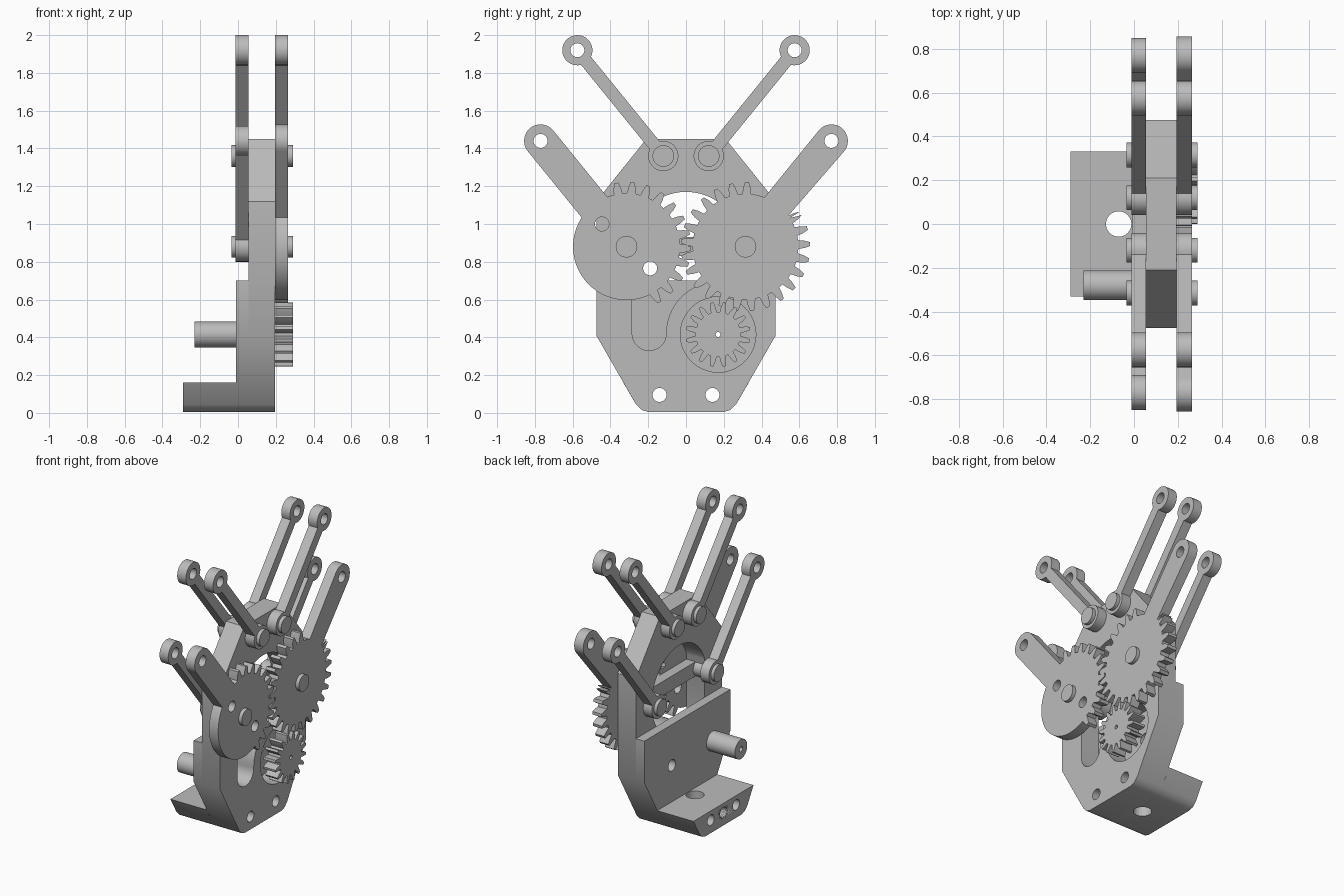
import bpy, bmesh
from math import sin, cos, asin, atan2, hypot, radians, degrees, pi
from mathutils import Matrix

cube = bpy.data.objects.get("Cube")
if cube:
    bpy.data.objects.remove(cube)

grey = bpy.data.materials.new("plain grey")
grey.use_nodes = True
grey.diffuse_color = (0.5, 0.5, 0.5, 1)
grey.node_tree.nodes["Principled BSDF"].inputs["Base Color"].default_value = (0.5, 0.5, 0.5, 1)

# Profiles are drawn in (y, z) and extruded along x
TO_WORLD = Matrix(((0, 0, 1, 0), (1, 0, 0, 0), (0, 1, 0, 0), (0, 0, 0, 1)))


def arc(c, r, start, end, n=24):
    angles = [radians(start + (end - start) * i / n) for i in range(n + 1)]
    return [(c[0] + r * cos(a), c[1] + r * sin(a)) for a in angles]


def circle(c, r, n=40):
    return arc(c, r, 0, 360, n)[:-1]


def prism(name, x0, x1, *loops):
    """Extrude an outline with holes between two x positions."""
    curve = bpy.data.curves.new(name, 'CURVE')
    curve.dimensions = '2D'
    curve.fill_mode = 'BOTH'
    curve.extrude = (x1 - x0) / 2
    for loop in loops:
        spline = curve.splines.new('POLY')
        spline.points.add(len(loop) - 1)
        for p, (y, z) in zip(spline.points, loop):
            p.co = (y, z, 0, 1)
        spline.use_cyclic_u = True
    temp = bpy.data.objects.new("temp", curve)
    bpy.context.collection.objects.link(temp)
    graph = bpy.context.evaluated_depsgraph_get()
    mesh = bpy.data.meshes.new_from_object(temp.evaluated_get(graph))
    bpy.data.objects.remove(temp)
    mesh.transform(Matrix.Translation(((x0 + x1) / 2, 0, 0)) @ TO_WORLD)
    bm = bmesh.new()
    bm.from_mesh(mesh)
    bmesh.ops.remove_doubles(bm, verts=bm.verts, dist=0.0001)
    bmesh.ops.recalc_face_normals(bm, faces=bm.faces)
    bm.to_mesh(mesh)
    bm.free()
    mesh.materials.clear()
    mesh.materials.append(grey)
    mesh.name = name
    obj = bpy.data.objects.new(name, mesh)
    bpy.context.collection.objects.link(obj)
    bpy.ops.object.select_all(action='DESELECT')
    obj.select_set(True)
    bpy.context.view_layer.objects.active = obj
    bpy.ops.object.shade_smooth_by_angle(angle=radians(30))
    return obj


def cut(obj, cutter):
    mod = obj.modifiers.new("cut", 'BOOLEAN')
    mod.operation = 'DIFFERENCE'
    mod.solver = 'EXACT'
    mod.object = cutter
    bpy.context.view_layer.objects.active = obj
    bpy.ops.object.modifier_apply(modifier=mod.name)
    bpy.data.objects.remove(cutter)


def gear(c, root, tip, teeth, pitch, arm=None):
    """Outline of a toothed disc, optionally with an arm (angle, length, radius)."""
    def gap(a, b):
        return abs((a - b + 180) % 360 - 180)
    pts = []
    for t in teeth:
        for f, r in ((.33, root), (.25, (root + tip) / 2), (.12, tip)):
            pts += [(t - f * pitch, r), (t + f * pitch, r)]
    base = 0
    clear = 0
    if arm:
        base, length, rad = arm
        clear = degrees(asin(rad / root))
        pts += [(base - clear, root), (base + clear, root)]
        for y, z in arc((length, 0), rad, -90, 90):
            pts.append((base + degrees(atan2(z, y)), hypot(y, z)))
    # Plain rim wherever there is neither tooth nor arm
    for a in range(0, 360, 5):
        if all(gap(a, t) > pitch / 2 for t in teeth) and (not arm or gap(a, base) > clear + 2):
            pts.append((a, root))
    pts.sort(key=lambda p: (p[0] - base + 180) % 360)
    return [(c[0] + r * cos(radians(a)), c[1] + r * sin(radians(a))) for a, r in pts]


def link(name, x0, x1, a, b):
    """Bar with a round eye at each end; only the far eye is open."""
    d = degrees(atan2(b[1] - a[1], b[0] - a[0]))
    phi = degrees(asin(.034 / .08))
    outline = arc(a, .08, d + phi, d + 360 - phi) + arc(b, .08, d + 180 + phi, d + 540 - phi)
    prism(name, x0, x1, outline, circle(b, .037))


def mirrored(half):
    return half + [(-y, z) for y, z in reversed(half)]


# Body plates, with the pinion well and the large opening
PINION = (.17, .415)
foot_corner = [(.2, .005), (.235, .015), (.265, .045)]
low_side = foot_corner + [(.475, .41)]
body = mirrored(low_side + [(.475, 1.12), (.21, 1.45)])
opening = (arc((-.195, .42), .09, 180, 360) + arc((.17, .42), .275, 180, 76)
           + arc((0, .87), .3, -38, 161, 40))
bolts = [circle((s * .14, .095), .037) for s in (-1, 1)]
for name, x in (("inner_body_plate", .055), ("outer_body_plate", .125)):
    prism(name, x, x + .07, body, opening, circle(PINION, .2), *bolts)
prism("cross_beam", .125, .194, [(-.3, .83), (.3, .83), (.3, .93), (-.3, .93)])

# Mounting bracket with upright and foot
upright = mirrored(low_side + [(.475, .7)])
prism("bracket_upright", -.01, .055, upright, circle(PINION, .04), *bolts)
foot = prism("bracket_foot", -.29, -.01, mirrored(foot_corner + [(.332, .16)]), *bolts)
cut(foot, prism("middle_bolt_cutter", -.4, -.1, circle((0, .095), .037)))
bpy.ops.mesh.primitive_cylinder_add(vertices=40, radius=.058, depth=1, location=(-.07, 0, 0))
cut(foot, bpy.context.object)
prism("side_shaft", -.23, -.005, circle((-.28, .415), .068), circle((-.28, .415), .018))

# Drive pinion
prism("pinion", .195, .29, gear(PINION, .12, .172, [i * 22.5 + 11 for i in range(16)], 22.5),
      circle(PINION, .013, 16))

# Meshing jaw gears with arms
PITCH = 14.4
REACH = (.455, .56)
LENGTH = hypot(*REACH)
ANGLE = degrees(atan2(REACH[1], REACH[0]))
right_c, left_c = (.315, .88), (-.315, .88)
full = [88.7 + PITCH * i for i in range(22)]
part = [99 - PITCH * i for i in range(12)]
prism("full_jaw_gear", .195, .265,
      gear(right_c, .28, .342, full, PITCH, (ANGLE, LENGTH, .087)),
      circle((right_c[0] + REACH[0], right_c[1] + REACH[1]), .037))
prism("sector_jaw_gear", .195, .265,
      gear(left_c, .283, .342, part, PITCH, (180 - ANGLE, LENGTH, .087)),
      circle((left_c[0] - REACH[0], left_c[1] + REACH[1]), .037),
      circle((-.19, .765), .037), circle((-.445, 1.0), .037))

# Parallel links and pivot pins on both sides
for side, s in (("left", 1), ("right", -1)):
    for level, y, z in (("lower", .315, .88), ("upper", .12, 1.36)):
        a = (s * y, z)
        b = (s * (y + REACH[0]), z + REACH[1])
        link(f"{level}_back_link_{side}", -.012, .055, a, b)
        if level == "upper":
            link(f"upper_front_link_{side}", .195, .265, a, b)
        prism(f"{level}_pin_{side}", -.035, .29, circle(a, .057))
